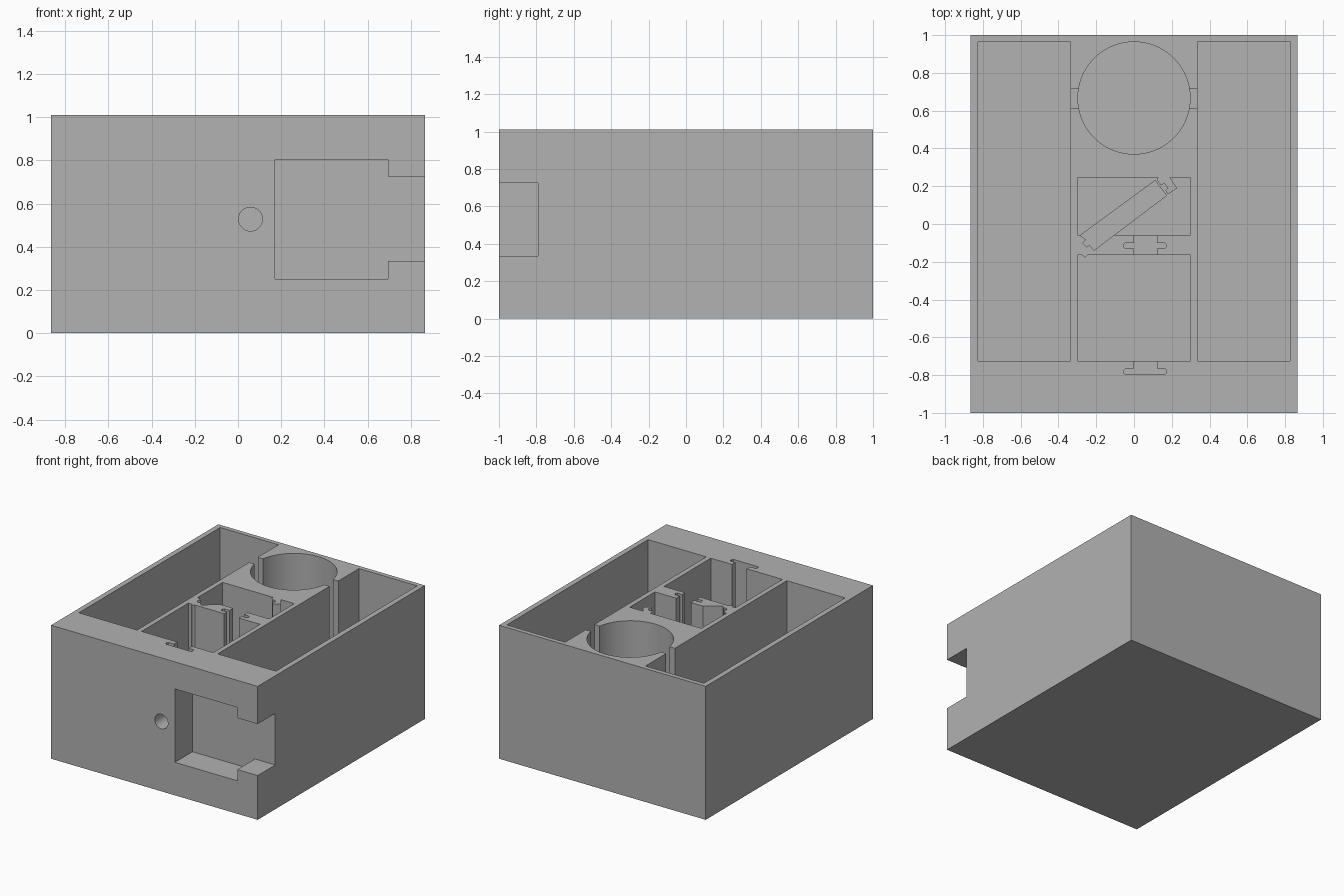
import bpy, bmesh, math
from mathutils import Vector

cube = bpy.data.objects.get("Cube")
if cube:
    bpy.data.objects.remove(cube, do_unlink=True)

TOP, OVER = 1.01, 1.2

grey = bpy.data.materials.new("plain grey")
grey.use_nodes = True
grey.diffuse_color = (0.445, 0.445, 0.445, 1)
grey.node_tree.nodes["Principled BSDF"].inputs["Base Color"].default_value = grey.diffuse_color


def prism(name, outline, offset):
    """Solid made by sweeping a flat outline along an offset."""
    bm = bmesh.new()
    face = bm.faces.new([bm.verts.new(p) for p in outline])
    swept = bmesh.ops.extrude_face_region(bm, geom=[face])["geom"]
    verts = [v for v in swept if isinstance(v, bmesh.types.BMVert)]
    bmesh.ops.translate(bm, verts=verts, vec=Vector(offset))
    bmesh.ops.recalc_face_normals(bm, faces=bm.faces)
    mesh = bpy.data.meshes.new(name)
    bm.to_mesh(mesh)
    bm.free()
    mesh.materials.append(grey)
    obj = bpy.data.objects.new(name, mesh)
    bpy.context.collection.objects.link(obj)
    return obj


def rect(x0, x1, y0, y1):
    return [(x0, y0), (x1, y0), (x1, y1), (x0, y1)]


def circle(cx, cy, r, n):
    return [(cx + r * math.cos(math.tau * i / n), cy + r * math.sin(math.tau * i / n))
            for i in range(n)]


body = prism("housing", [(x, y, 0) for x, y in rect(-0.865, 0.865, -1, 1)], (0, 0, TOP))


def cut(cutter):
    mod = body.modifiers.new("cut", "BOOLEAN")
    mod.operation, mod.solver, mod.object = "DIFFERENCE", "EXACT", cutter
    bpy.context.view_layer.update()
    result = body.evaluated_get(bpy.context.evaluated_depsgraph_get())
    mesh = bpy.data.meshes.new_from_object(result)
    body.modifiers.clear()
    body.data = mesh
    bpy.data.objects.remove(cutter, do_unlink=True)


def cut_down(outline, floor):
    cut(prism("cutter", [(x, y, floor) for x, y in outline], (0, 0, OVER - floor)))


def cut_front(outline, back):
    cut(prism("cutter", [(x, -1.1, z) for x, z in outline], (0, back + 1.1, 0)))


# Long side pockets
for x0, x1 in ((-0.825, -0.337), (0.337, 0.825)):
    cut_down(rect(x0, x1, -0.725, 0.965), 0.04)

# Round well and the channel joining it to the side pockets
cut_down(circle(0, 0.667, 0.297, 96), 0.05)
cut_down(rect(-0.36, 0.36, 0.615, 0.718), 0.3)

# Front bay, with a small rib in its rear wall
cut_down([(-0.3, -0.725), (0.3, -0.725), (0.3, -0.165), (-0.245, -0.165),
          (-0.26, -0.178), (-0.275, -0.165), (-0.3, -0.165)], 0.1)

# Middle bay, with a notched holder standing out of its rear wall
cut_down([(-0.3, -0.057), (0.3, -0.057), (0.3, 0.245), (0.19, 0.245), (0.228, 0.19),
          (0.18, 0.157), (0.165, 0.178), (0.18, 0.19), (0.16, 0.215),
          (0.143, 0.205), (0.12, 0.235), (0.127, 0.245), (-0.3, 0.245)], 0.1)

# Diagonal plate slot, notched where it enters the wall
cut_down([(-0.27, -0.05), (-0.285, -0.06), (-0.255, -0.083), (-0.272, -0.1),
          (-0.25, -0.122), (-0.235, -0.112), (-0.212, -0.139),
          (0.172, 0.151), (0.112, 0.23)], 0.06)

# Filter slots: a wide bar crossed by a narrow stem
for bar_y0, bar_y1, stem_y0, stem_y1 in ((-0.798, -0.765, -0.78, -0.70),
                                         (-0.13, -0.1, -0.19, -0.03)):
    c = 0.008
    x0, x1 = -0.053, 0.17
    cut_down([(x0 + c, bar_y0), (x1 - c, bar_y0), (x1, bar_y0 + c), (x1, bar_y1 - c),
              (x1 - c, bar_y1), (x0 + c, bar_y1), (x0, bar_y1 - c), (x0, bar_y0 + c)], 0.3)
    cut_down(rect(0, 0.122, stem_y0, stem_y1), 0.3)

# Front recess opening through the side, and the light hole
cut_front([(0.172, 0.25), (0.695, 0.25), (0.695, 0.335), (0.95, 0.335),
           (0.95, 0.725), (0.695, 0.725), (0.695, 0.805), (0.172, 0.805)], -0.79)
cut_front(circle(0.058, 0.528, 0.055, 48), -0.785)

# Smooth the round walls, keep corners crisp
bpy.ops.object.select_all(action="DESELECT")
body.select_set(True)
bpy.context.view_layer.objects.active = body
bpy.ops.object.shade_smooth_by_angle(angle=math.radians(20))
